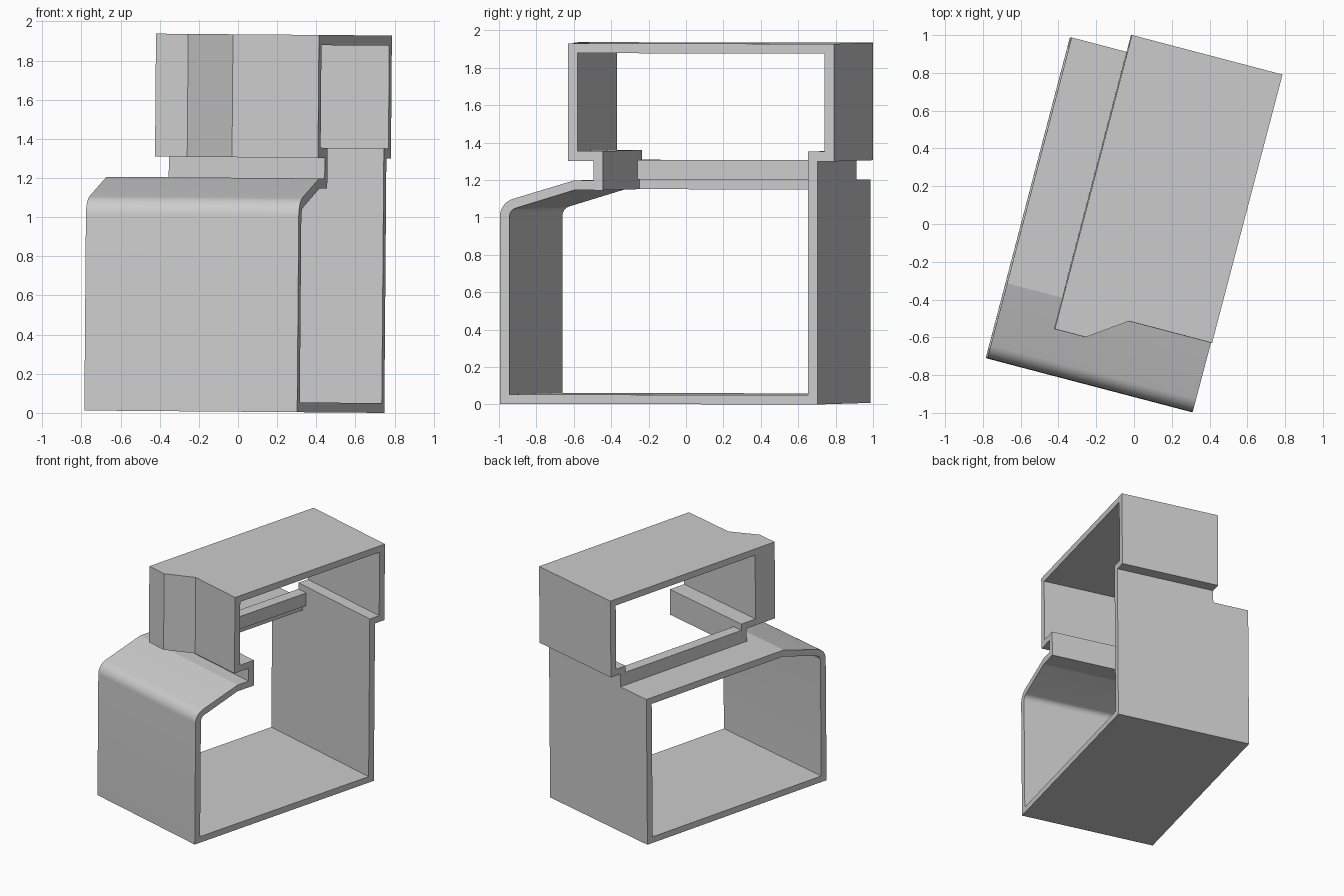
import bpy, bmesh
from math import sin, cos, radians
from mathutils import Matrix, Vector

if "Cube" in bpy.data.objects:
    bpy.data.objects.remove(bpy.data.objects["Cube"], do_unlink=True)

grey = bpy.data.materials.new("plain grey")
grey.use_nodes = True
colour = (0.6, 0.6, 0.6, 1)
grey.diffuse_color = colour
grey.node_tree.nodes["Principled BSDF"].inputs["Base Color"].default_value = colour

# Local axes: x across the tunnel, y from front to back, z up
PLACE = (Matrix.Translation((-0.005, 0, 0.006)) @ Matrix.Rotation(0.008, 4, "Y")
         @ Matrix.Translation((-0.78, -0.71, 0)) @ Matrix.Rotation(radians(-14.7), 4, "Z"))

WIDTH, DEPTH, T = 1.124, 1.755, 0.052      # lower shell and wall thickness
SIDE = 0.30                                # where the upper shell starts
ROOF, DECK, TOP = 1.195, 1.30, 1.928       # main heights
NECK = 0.517                               # front of the neck
BACK = DEPTH - T


def prism(name, points, shift):
    """Extrude a closed outline of 3D points along shift."""
    bm = bmesh.new()
    face = bm.faces.new([bm.verts.new(p) for p in points])
    out = bmesh.ops.extrude_face_region(bm, geom=[face], use_keep_orig=True)
    bmesh.ops.translate(bm, vec=Vector(shift),
                        verts=[g for g in out["geom"] if isinstance(g, bmesh.types.BMVert)])
    bmesh.ops.recalc_face_normals(bm, faces=bm.faces)
    bm.transform(PLACE)
    mesh = bpy.data.meshes.new(name)
    bm.to_mesh(mesh)
    bm.free()
    mesh.materials.append(grey)
    ob = bpy.data.objects.new(name, mesh)
    bpy.context.collection.objects.link(ob)
    return ob


def across(name, profile, x0, x1):
    """Extrude a side profile (y, z) from x0 to x1."""
    return prism(name, [(x0, y, z) for y, z in profile], (x1 - x0, 0, 0))


def box(name, x0, x1, y0, y1, z0, z1):
    return across(name, [(y0, z0), (y1, z0), (y1, z1), (y0, z1)], x0, x1)


def shoulder(r, steps=8):
    """Rounded shoulder, from the upright wall to the sloping roof."""
    angles = [radians(180 - 74 * i / steps) for i in range(steps + 1)]
    return [(0.1 + r * cos(a), 1.0 + r * sin(a)) for a in angles]


# Lower shell: floor, front wall, rounded shoulder, sloping roof, back wall
lower = ([(DEPTH, ROOF), (DEPTH, 0), (0, 0)] + shoulder(0.1)
         + [(0.41, ROOF), (NECK + T, ROOF), (NECK + T, ROOF - T), (0.41, ROOF - T)]
         + shoulder(0.1 - T)[::-1] + [(T, 0.05), (BACK, 0.05), (BACK, ROOF)])
shell = across("lower_shell", lower, 0, WIDTH)
bpy.ops.object.select_all(action="DESELECT")
shell.select_set(True)
bpy.context.view_layer.objects.active = shell
bpy.ops.object.shade_smooth_by_angle(angle=radians(14))

# Roof strip beside the neck
box("roof_strip", 0, 0.35, NECK + T, BACK, ROOF - T, ROOF)

# Neck walls and the side beam joining them
box("neck_front", SIDE, WIDTH, NECK, NECK + T, ROOF, DECK)
box("neck_back", SIDE, WIDTH, BACK, DEPTH, ROOF, DECK)
box("neck_side_beam", SIDE, 0.39, NECK + T, BACK, ROOF, DECK)

# Upper shell: open tunnel with a narrow ledge at front and back
F, B, L = 0.378, 1.847, DECK + T
across("upper_shell",
       [(NECK + T, DECK), (F, DECK), (F, TOP), (B, TOP), (B, DECK), (BACK, DECK),
        (BACK, L), (B - T, L), (B - T, TOP - T), (F + T, TOP - T), (F + T, L),
        (NECK + T, L)], SIDE, WIDTH)

# Angled thickening on the front of the upper shell
prism("front_bulge",
      [(x, y, DECK) for x, y in ((SIDE, 0.238), (0.47, 0.238), (0.67, F), (SIDE, F))],
      (0, 0, TOP - DECK))
